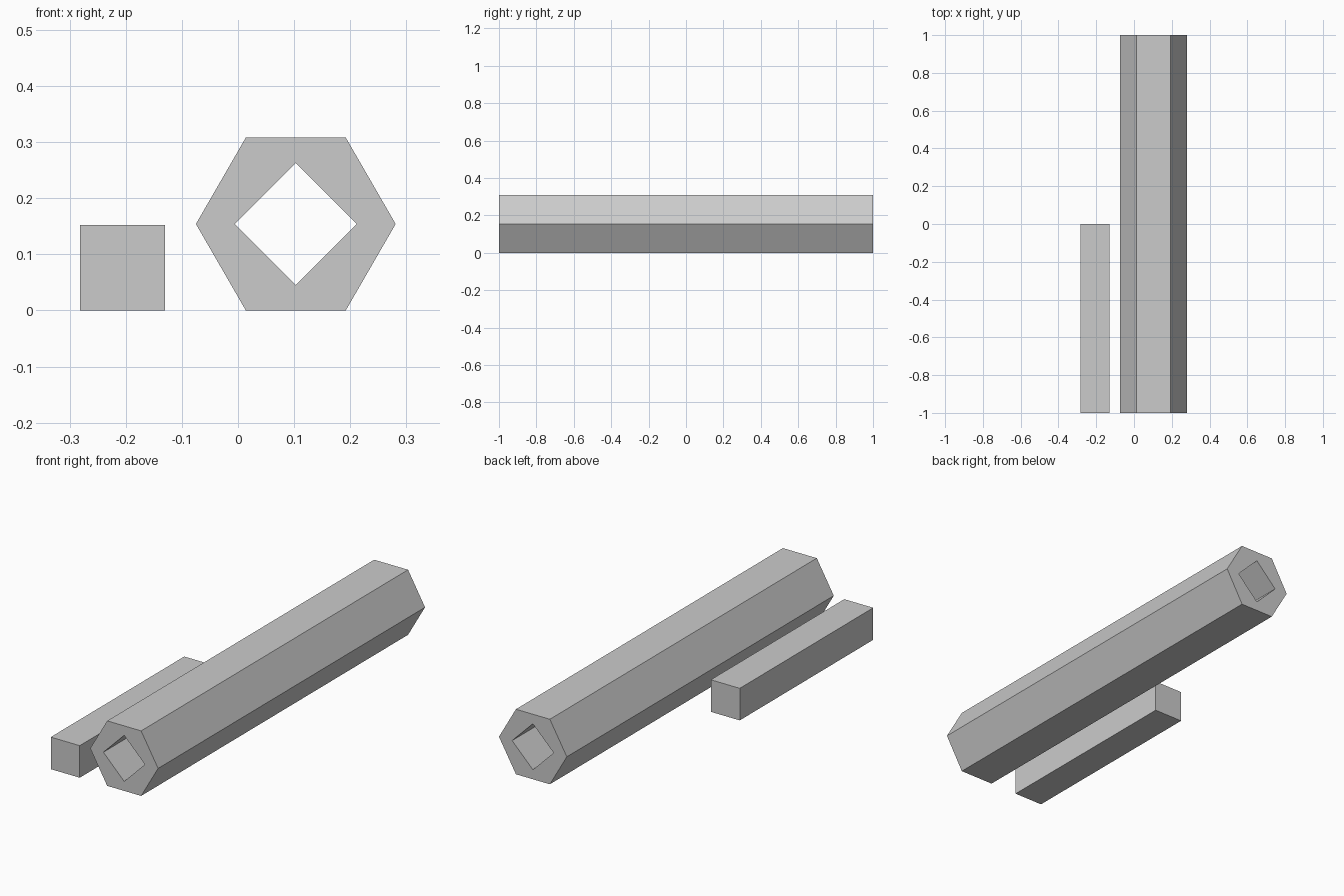
import bpy
import math

old = bpy.data.objects.get("Cube")
if old:
    bpy.data.objects.remove(old, do_unlink=True)

# Single plain grey material
GREY = (0.6, 0.6, 0.6, 1)
grey = bpy.data.materials.new("plain_grey")
grey.use_nodes = True
grey.diffuse_color = GREY
grey.node_tree.nodes["Principled BSDF"].inputs["Base Color"].default_value = GREY


def prism(name, sides, radius, length, x, y, z, turn):
    """Regular prism lying along y; turn is the angle of its first corner in the xz plane."""
    verts = [(radius * math.cos(turn + math.tau * i / sides), s * length / 2,
              radius * math.sin(turn + math.tau * i / sides))
             for s in (-1, 1) for i in range(sides)]
    faces = [tuple(range(sides)), tuple(reversed(range(sides, 2 * sides)))]
    for i in range(sides):
        j = (i + 1) % sides
        faces.append((i, i + sides, j + sides, j))
    mesh = bpy.data.meshes.new(name)
    mesh.from_pydata(verts, [], faces)
    mesh.materials.append(grey)
    obj = bpy.data.objects.new(name, mesh)
    obj.location = (x, y, z)
    bpy.context.collection.objects.link(obj)
    return obj


# Hexagonal sleeve with a diamond-turned square bore right through it
TUBE_X, TUBE_Z = 0.103, 0.154
tube = prism("hex_tube", 6, 0.178, 2, TUBE_X, 0, TUBE_Z, 0)
bore = prism("bore_cutter", 4, 0.109, 2.2, TUBE_X, 0, TUBE_Z, 0)
bore.hide_render = True

cut = tube.modifiers.new("bore", "BOOLEAN")
cut.operation = "DIFFERENCE"
cut.solver = "EXACT"
cut.object = bore
bpy.context.view_layer.objects.active = tube
bpy.ops.object.modifier_apply(modifier=cut.name)
bpy.data.objects.remove(bore, do_unlink=True)

# Loose square bar beside the sleeve
BAR = 0.152
prism("square_bar", 4, BAR / math.sqrt(2), 1, -0.206, -0.5, BAR / 2, math.pi / 4)
